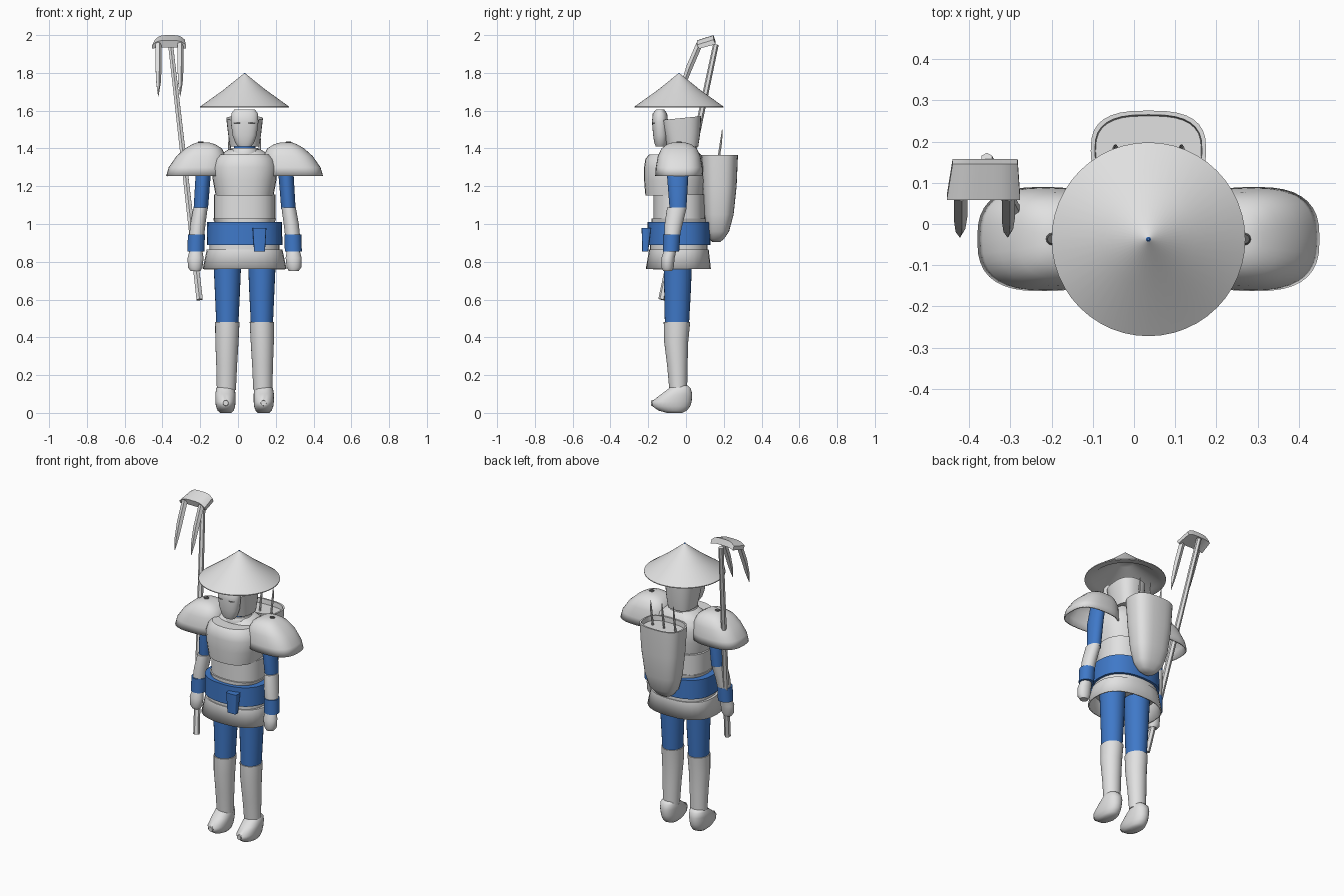
import bpy, bmesh, math
from mathutils import Vector

if "Cube" in bpy.data.objects:
    bpy.data.objects.remove(bpy.data.objects["Cube"])

CX = 0.035  # centre line of the figure


def material(name, rgb):
    m = bpy.data.materials.new(name)
    m.use_nodes = True
    m.diffuse_color = (*rgb, 1)
    m.node_tree.nodes["Principled BSDF"].inputs["Base Color"].default_value = (*rgb, 1)
    return m


GREY = material("light grey", (0.75, 0.75, 0.75))
BLUE = material("cloth blue", (0.05, 0.19, 0.58))
DARK = material("dark grey", (0.12, 0.12, 0.12))


def skin(name, mat, rings, bottom=True, top=True, thick=0, angle=40):
    """Bridge rings of points into a surface, with optional caps."""
    bm = bmesh.new()
    rows = [[bm.verts.new(p) for p in r] for r in rings]
    n = len(rows[0])
    for a, b in zip(rows, rows[1:]):
        for i in range(n):
            j = (i + 1) % n
            bm.faces.new((a[i], a[j], b[j], b[i]))
    if bottom:
        bm.faces.new(rows[0])
    if top:
        bm.faces.new(rows[-1])
    bmesh.ops.recalc_face_normals(bm, faces=bm.faces)
    me = bpy.data.meshes.new(name)
    bm.to_mesh(me)
    bm.free()
    me.materials.append(mat)
    ob = bpy.data.objects.new(name, me)
    bpy.context.collection.objects.link(ob)
    if thick:
        mod = ob.modifiers.new("shell", "SOLIDIFY")
        mod.thickness = thick
    bpy.ops.object.select_all(action="DESELECT")
    ob.select_set(True)
    bpy.context.view_layer.objects.active = ob
    bpy.ops.object.shade_smooth_by_angle(angle=math.radians(angle))
    return ob


def loft(name, mat, rings, side=1, power=2, seg=28, **kw):
    """Stack rounded sections: z, x from, x to, y from, y to (x from the centre line)."""
    out = []
    for z, x0, x1, y0, y1 in rings:
        ring = []
        for i in range(seg):
            a = math.tau * i / seg
            c, s = math.cos(a), math.sin(a)
            x = (x0 + x1) / 2 + (x1 - x0) / 2 * math.copysign(abs(c) ** (2 / power), c)
            y = (y0 + y1) / 2 + (y1 - y0) / 2 * math.copysign(abs(s) ** (2 / power), s)
            ring.append((CX + side * x, y, z))
        out.append(ring)
    return skin(name, mat, out, **kw)


def centred(name, mat, rings, **kw):
    """Stack sections given as z, half width, y from, y to."""
    return loft(name, mat, [(z, -r, r, a, b) for z, r, a, b in rings], **kw)


def rod(name, mat, stops, sides=6):
    """Tapered rod through (point, radius) stops."""
    pts = [Vector(p) for p, r in stops]
    q = (pts[-1] - pts[0]).to_track_quat("Z", "Y")
    rings = []
    for p, (_, r) in zip(pts, stops):
        angles = [math.tau * i / sides for i in range(sides)]
        rings.append([p + q @ Vector((r * math.cos(a), r * math.sin(a), 0)) for a in angles])
    return skin(name, mat, rings, angle=30)


# Hat
HY = -0.037
hat = [(1.795, .006), (1.71, .112), (1.622, .235), (1.617, .235), (1.622, .19), (1.73, .05)]
centred("hat", GREY, [(z, r, HY - r, HY + r) for z, r in hat], seg=48, bottom=False)
centred("hat_tip", BLUE, [(1.79, .008, HY - .008, HY + .008), (1.8, .003, HY - .003, HY + .003)], seg=10)

# Head, mask and eyes
head = centred("head", GREY, [(1.41, .078, -.10, .065), (1.48, .088, -.12, .075), (1.56, .097, -.14, .08)], power=2.6)
for v in head.data.vertices:
    if v.co.z > 1.55:
        v.co.z += 0.1 * (v.co.y + 0.03)
centred("mask", GREY, [(1.41, .035, -.16, -.11), (1.43, .05, -.168, -.1), (1.47, .064, -.174, -.095),
                       (1.54, .073, -.18, -.095), (1.585, .07, -.176, -.1), (1.605, .055, -.16, -.115)], power=2.3)
for s in (1, -1):
    bpy.ops.mesh.primitive_uv_sphere_add(segments=16, ring_count=8, location=(CX + s * .04, -.171, 1.535))
    eye = bpy.context.object
    eye.name = "eye_left" if s > 0 else "eye_right"
    eye.scale = (.021, .004, .008)
    eye.rotation_euler.z = s * .35
    eye.data.materials.append(DARK)

# Neck and torso, from the top down
centred("neck", BLUE, [(1.36, .057, -.1, .02), (1.43, .057, -.1, .02)])
centred("collar", GREY, [(1.355, .08, -.125, .045), (1.385, .08, -.125, .045), (1.402, .07, -.115, .035)])
centred("shoulder_yoke", GREY, [(1.30, .16, -.15, .095), (1.36, .14, -.13, .085), (1.395, .085, -.1, .05)], power=2.4)
centred("chest_plate", GREY, [(1.15, .153, -.215, .09), (1.23, .168, -.222, .10), (1.30, .175, -.222, .10),
                              (1.345, .158, -.215, .09), (1.368, .135, -.195, .07)], power=2.4)
centred("waist_plate", GREY, [(1.03, .163, -.173, .10), (1.155, .163, -.173, .10)], power=2.4)
centred("waist_trim", GREY, [(1.0, .155, -.182, .105), (1.03, .168, -.182, .105)], power=2.4)
centred("belt", BLUE, [(.89, .2, -.205, .13), (1.01, .198, -.205, .13)], power=2.4)
loft("belt_tab", BLUE, [(.855, .05, .108, -.232, -.2), (.98, .042, .115, -.235, -.185)], power=8, seg=16)
centred("skirt_band", GREY, [(.85, .185, -.19, .115), (.892, .185, -.19, .115)], power=2.4)
centred("skirt", GREY, [(.762, .222, -.213, .132), (.866, .2, -.195, .12)], power=2.4, bottom=False, thick=.008)

# Paired limbs and shoulder guards
for s, tag in ((1, "left"), (-1, "right")):
    loft("shoulder_guard_" + tag, GREY,
         [(1.255, .095, .415, -.163, .09), (1.3, .095, .402, -.16, .087), (1.36, .1, .36, -.149, .076),
          (1.4, .12, .315, -.13, .057), (1.422, .155, .277, -.102, .028), (1.432, .19, .25, -.07, -.005)],
         side=s, power=2.7, seg=36, bottom=False, thick=.008, angle=50)
    loft("guard_button_" + tag, DARK, [(1.43, .215, .25, -.053, -.02), (1.437, .22, .245, -.048, -.025)], side=s, seg=12)
    loft("upper_arm_" + tag, BLUE, [(1.08, .194, .27, -.087, .002), (1.25, .18, .26, -.1, .012),
                                    (1.36, .165, .24, -.095, .01)], side=s)
    loft("forearm_" + tag, GREY, [(.93, .215, .294, -.114, -.034), (1.0, .207, .287, -.113, -.018),
                                  (1.088, .195, .271, -.1, .004)], side=s)
    loft("cuff_" + tag, BLUE, [(.855, .213, .303, -.122, -.036), (.945, .21, .3, -.121, -.03)], side=s)
    loft("hand_" + tag, GREY, [(.75, .235, .285, -.12, -.075), (.77, .223, .3, -.13, -.065),
                               (.82, .217, .302, -.13, -.06), (.865, .225, .29, -.115, -.05)], side=s)
    loft("thigh_" + tag, BLUE, [(.47, .033, .15, -.112, .016), (.63, .025, .157, -.115, .025),
                                (.87, .015, .168, -.12, .035)], side=s)
    loft("shin_guard_" + tag, GREY, [(.12, .046, .147, -.088, .006), (.25, .04, .15, -.1, .008),
                                     (.38, .032, .155, -.116, .012), (.48, .027, .156, -.118, .022)], side=s)
    loft("foot_" + tag, GREY, [(0, .07, .13, -.1, -.02), (.012, .058, .143, -.145, .005),
                               (.035, .05, .152, -.178, .022), (.06, .048, .155, -.182, .03),
                               (.1, .048, .155, -.13, .033), (.13, .053, .15, -.09, .025),
                               (.145, .06, .14, -.08, .01)], side=s, power=2.2, angle=60)
    rod("toe_stud_" + tag, GREY, [((CX + s * .1, -.17, .052), .016), ((CX + s * .1, -.185, .052), .014)], 12)

# Quiver with three arrows
centred("quiver", GREY, [(.905, .025, .14, .18), (.92, .055, .125, .2), (.96, .087, .11, .228), (1.05, .112, .097, .252),
                         (1.2, .13, .088, .268), (1.365, .14, .08, .275), (1.365, .13, .09, .265),
                         (1.335, .128, .092, .262)], power=2.8, seg=32)
for i, x in enumerate((-.08, 0, .08)):
    rod(f"arrow_{i + 1}", GREY, [((CX + x, .168, 1.32), .007), ((CX + x, .185, 1.43), .007),
                                 ((CX + x, .192, 1.5), .002)])

# Long rake held in the right hand
rod("rake_pole", GREY, [((-.203, -.128, .6), .019), ((-.357, .158, 1.95), .015)])
bar = []
for i in range(9):
    t = i / 4 - 1
    drop = .024 * t ** 4
    front, back = -.365 + .089 * t, -.361 + .079 * t
    bar.append([(front, .058, 1.972 - drop), (back, .145, 2.0 - drop),
                (back, .157, 1.964 - drop / 2), (front, .07, 1.934 - drop / 4)])
skin("rake_bar", GREY, bar, angle=30)
for x, name in ((-.422, "rake_tine_right"), (-.306, "rake_tine_left")):
    rod(name, GREY, [((x, .072, 1.955), .018), ((x, .018, 1.83), .018), ((x, -.012, 1.745), .013),
                     ((x, -.032, 1.675), .001)], 5)
